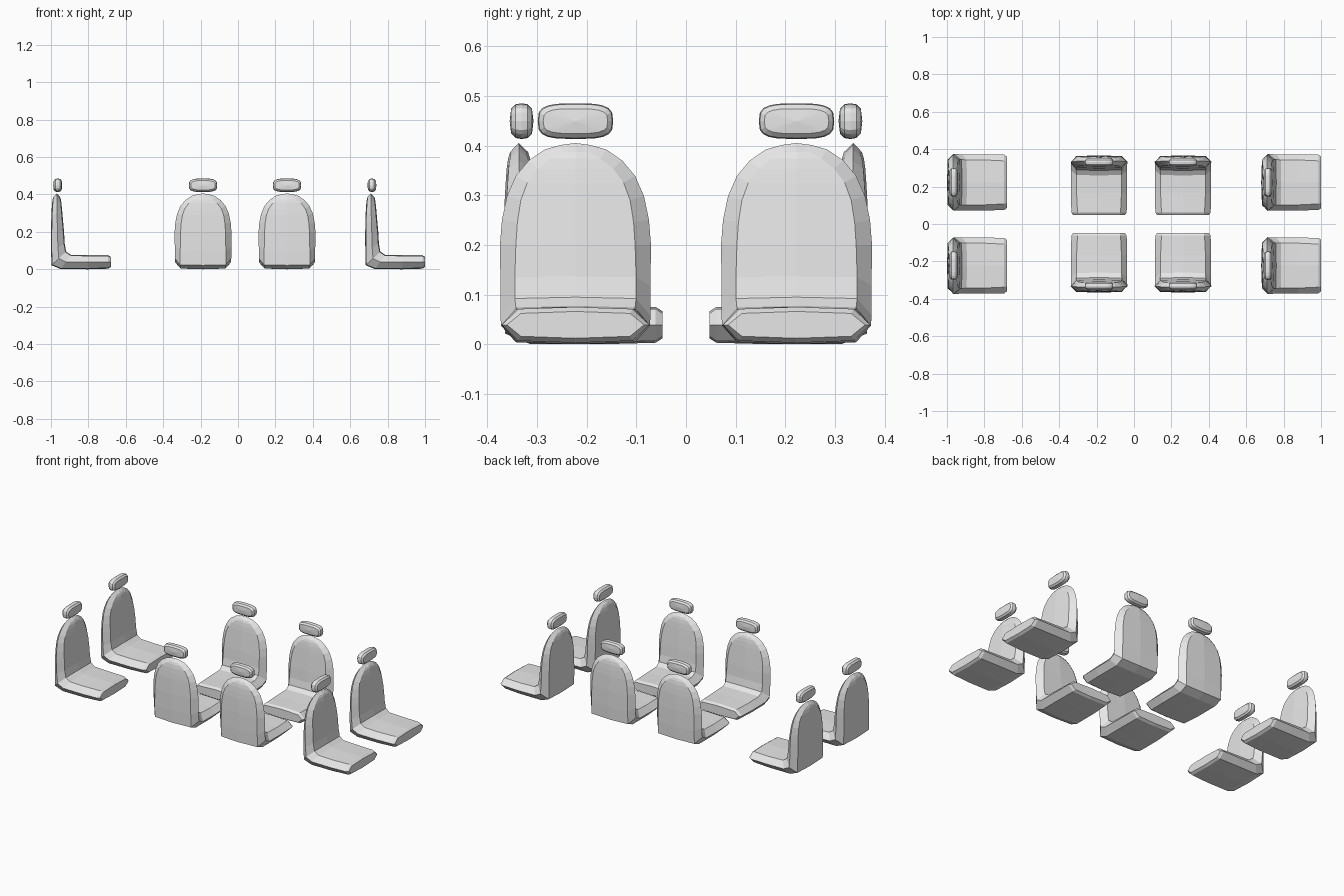
import bpy, bmesh, math
from mathutils import Vector

if "Cube" in bpy.data.objects:
    bpy.data.objects.remove(bpy.data.objects["Cube"])

grey = bpy.data.materials.new("light grey upholstery")
grey.diffuse_color = (0.8, 0.8, 0.8, 1)
grey.use_nodes = True
grey.node_tree.nodes["Principled BSDF"].inputs["Base Color"].default_value = grey.diffuse_color


def loft(name, rings, start=None, end=None):
    """Skin closed rings of points; ends are fans to a point, or flat caps."""
    bm = bmesh.new()
    vs = [[bm.verts.new(p) for p in r] for r in rings]
    n = len(vs[0])
    for a, b in zip(vs, vs[1:]):
        for i in range(n):
            j = (i + 1) % n
            bm.faces.new((a[i], a[j], b[j], b[i]))
    for ring, tip in ((vs[0], start), (vs[-1], end)):
        if tip is None:
            bm.faces.new(ring)
        else:
            v = bm.verts.new(tip)
            for i in range(n):
                bm.faces.new((ring[i], ring[(i + 1) % n], v))
    bmesh.ops.recalc_face_normals(bm, faces=bm.faces[:])
    me = bpy.data.meshes.new(name)
    bm.to_mesh(me)
    bm.free()
    me.materials.append(grey)
    return me


def section(front, back, w, wi, rise=0.0):
    """Eight-sided padded section between a sitting-side and an outer-side point."""
    f, b = Vector((front[0], 0, front[1])), Vector((back[0], 0, back[1]))
    crown = (f - b).normalized() * 0.004
    mid = (f + b) / 2 + Vector((0, 0, rise))
    y = Vector((0, 1, 0))
    return [mid + y * w, f + y * wi, f + crown, f - y * wi,
            mid - y * w, b - y * wi, b - crown, b + y * wi]


# Seat shell: one loft from the cushion tip, round the corner, up the backrest
shell = loft("seat_shell", [
    section((.320, .062), (.320, .016), .138, .110),
    section((.306, .071), (.306, .007), .148, .115),
    section((.200, .071), (.200, .004), .150, .120),
    section((.105, .074), (.055, .004), .150, .120),
    section((.078, .092), (.006, .024), .151, .122),
    section((.070, .135), (.004, .100), .151, .122),
    section((.066, .200), (.004, .200), .152, .120),
    section((.062, .245), (.005, .245), .148, .117, .005),
    section((.058, .290), (.006, .290), .138, .110, .008),
    section((.055, .325), (.008, .325), .120, .097, .014),
    section((.052, .353), (.010, .353), .094, .076, .017),
    section((.049, .374), (.013, .374), .062, .050, .018),
    section((.045, .387), (.017, .387), .030, .026, .014),
], end=(.030, 0, .405))


# Headrest: rounded-rectangle pad with bevelled rims and domed faces
def pad_ring(x, inset):
    pts = []
    for i in range(20):
        a = 2 * math.pi * i / 20
        c, s = math.cos(a), math.sin(a)
        pts.append((x, math.copysign(abs(c) ** 0.6, c) * (.076 - inset),
                    .449 + math.copysign(abs(s) ** 0.6, s) * (.036 - inset)))
    return pts


rest = loft("headrest", [pad_ring(.015, .011), pad_ring(.024, .002), pad_ring(.036, 0),
                         pad_ring(.048, .002), pad_ring(.057, .011)],
            start=(.012, 0, .449), end=(.060, 0, .449))


def place(name, x, y, turn):
    """Put a seat with the bottom of its back at (x, y), facing the turn angle."""
    for part, me in (("seat_", shell), ("headrest_", rest)):
        ob = bpy.data.objects.new(part + name, me)
        ob.location = (x, y, 0)
        ob.rotation_euler = (0, 0, math.radians(turn))
        bpy.context.collection.objects.link(ob)


# Two outer pairs face +x, the two middle pairs face each other
for side, s in (("front", -1), ("rear", 1)):
    place(side + "_left", -1.0, s * .2225, 0)
    place(side + "_right", .68, s * .2225, 0)
    place(side + "_middle_left", -.187, s * .367, -90 * s)
    place(side + "_middle_right", .262, s * .367, -90 * s)
